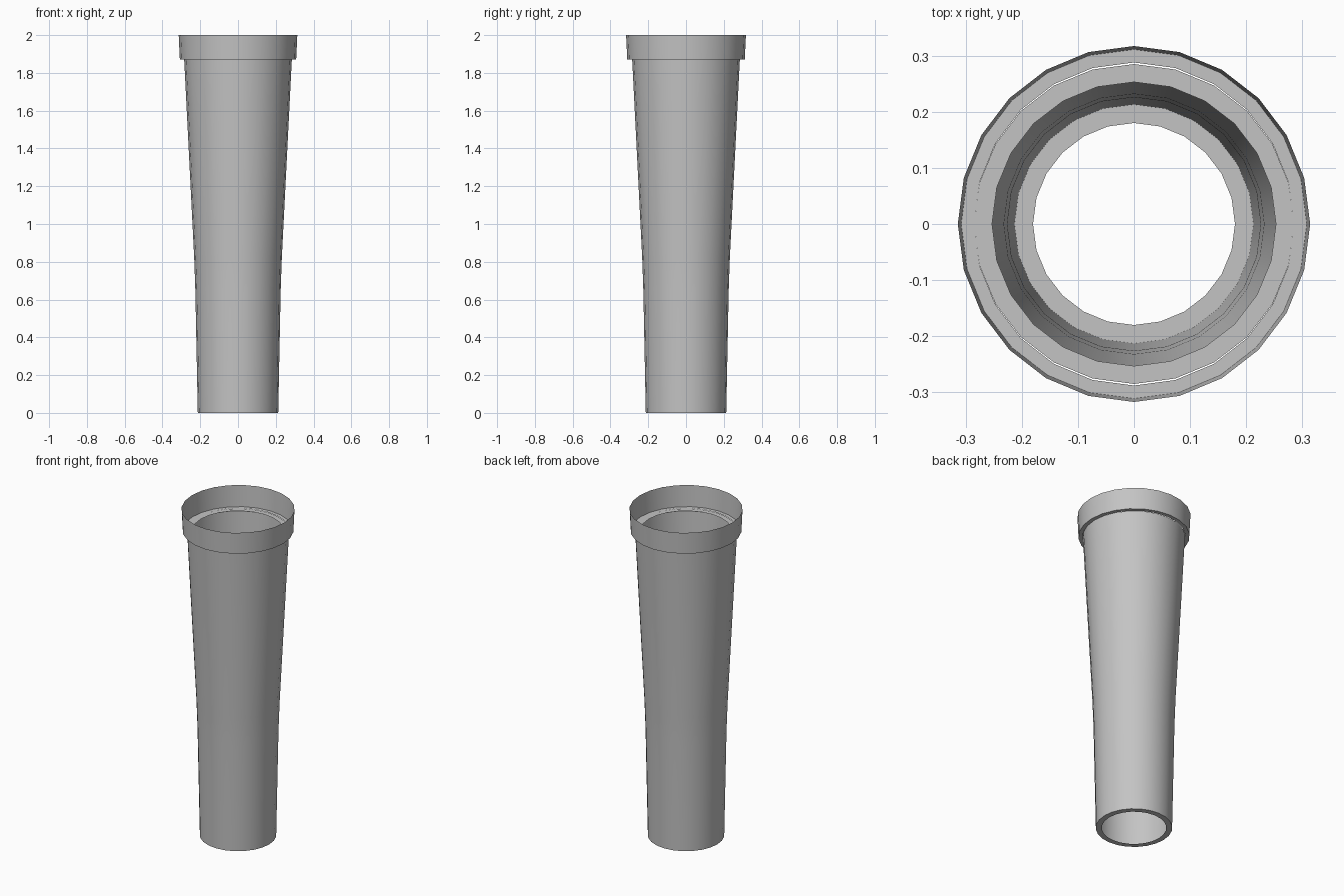
import bpy
import bmesh
import math

SIDES = 24

cube = bpy.data.objects.get("Cube")
if cube:
    bpy.data.objects.remove(cube, do_unlink=True)

# Single plain grey
grey = bpy.data.materials.new("plain_grey")
grey.use_nodes = True
colour = (0.55, 0.55, 0.55, 1)
grey.diffuse_color = colour
grey.node_tree.nodes["Principled BSDF"].inputs["Base Color"].default_value = colour


def lathe(name, profile, stretch_y=1.0):
    """Spin an open (radius, z) profile, listed bottom to top, into a thin shell."""
    bm = bmesh.new()
    rings = []
    for radius, z in profile:
        ring = []
        for i in range(SIDES):
            a = math.tau * i / SIDES
            ring.append(bm.verts.new((radius * math.cos(a),
                                      radius * math.sin(a) * stretch_y, z)))
        rings.append(ring)
    for low, high in zip(rings, rings[1:]):
        for i in range(SIDES):
            j = (i + 1) % SIDES
            bm.faces.new((low[i], low[j], high[j], high[i]))
    mesh = bpy.data.meshes.new(name)
    bm.to_mesh(mesh)
    bm.free()
    mesh.materials.append(grey)
    obj = bpy.data.objects.new(name, mesh)
    bpy.context.collection.objects.link(obj)
    bpy.ops.object.select_all(action='DESELECT')
    obj.select_set(True)
    bpy.context.view_layer.objects.active = obj
    bpy.ops.object.shade_smooth_by_angle(angle=math.radians(30))
    return obj


# Tapered tube: bottom lip, gently bent wall, inner ledge at the top
lathe("tapered_tube", [(0.18, 0), (0.213, 0), (0.226, 0.65), (0.232, 0.82),
                       (0.285, 1.87), (0.253, 1.87)])

# Flared collar standing on a narrow shelf around the tube top
lathe("collar", [(0.285, 1.87), (0.308, 1.87), (0.314, 2.0)], stretch_y=1.01)
